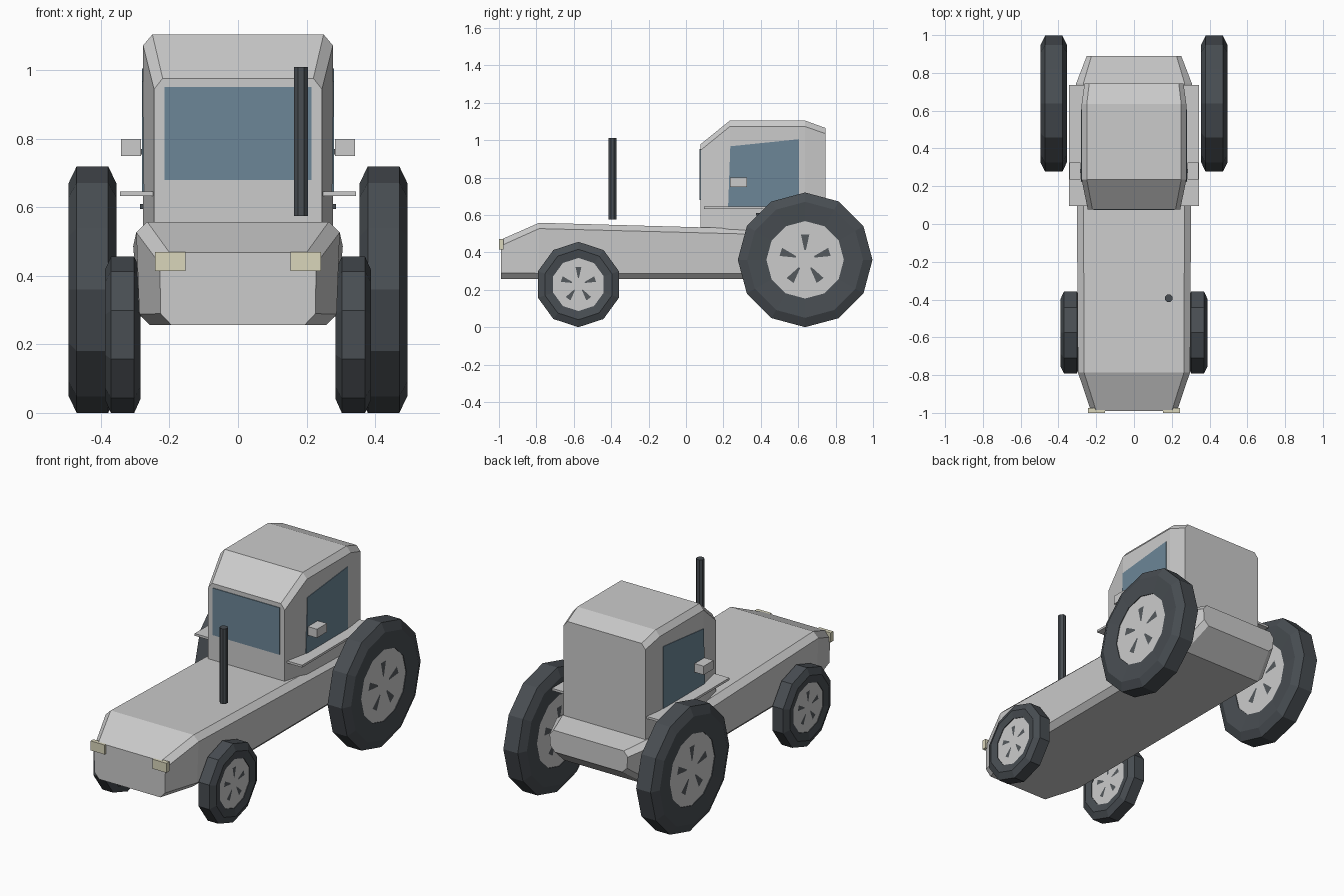
import bpy, bmesh
from math import sin, cos, pi

if "Cube" in bpy.data.objects:
    bpy.data.objects.remove(bpy.data.objects["Cube"])


def material(name, rgb):
    m = bpy.data.materials.new(name)
    m.diffuse_color = (*rgb, 1)
    m.use_nodes = True
    m.node_tree.nodes["Principled BSDF"].inputs["Base Color"].default_value = m.diffuse_color
    return m


RUBBER = material("rubber", (0.065, 0.075, 0.085))
SLOT = material("slot", (0.09, 0.10, 0.11))
GLASS = material("glass", (0.15, 0.24, 0.31))
LAMP = material("lamp", (0.70, 0.67, 0.50))


def make(name, verts, faces, mat=None):
    mesh = bpy.data.meshes.new(name)
    mesh.from_pydata(verts, [], faces)
    bm = bmesh.new()
    bm.from_mesh(mesh)
    bmesh.ops.recalc_face_normals(bm, faces=bm.faces)
    bm.to_mesh(mesh)
    bm.free()
    ob = bpy.data.objects.new(name, mesh)
    bpy.context.collection.objects.link(ob)
    if mat:
        mesh.materials.append(mat)
    return ob


def loft(name, rings, mat=None, closed=False):
    """Skin equal-length rings; cap the ends, or join last to first."""
    n, k = len(rings[0]), len(rings)
    faces = []
    for i in range(k if closed else k - 1):
        a, b = i * n, (i + 1) % k * n
        faces += [(a + j, a + (j + 1) % n, b + (j + 1) % n, b + j) for j in range(n)]
    if not closed:
        faces += [tuple(range(n)), tuple(range((k - 1) * n, k * n))]
    return make(name, [p for r in rings for p in r], faces, mat)


def box(name, x, y, z, mat=None):
    return loft(name, [[(x[0], b, c), (x[1], b, c), (x[1], d, c), (x[0], d, c)]
                       for c in z for b, d in [y]], mat)


def section(y, half):
    """Mirror a half outline of (x, z) points, top to bottom, at depth y."""
    return [(x, y, z) for x, z in half] + [(-x, y, z) for x, z in reversed(half)]


def circle(x, y, z, r, n):
    return [(x, y + r * sin(2 * pi * i / n), z + r * cos(2 * pi * i / n)) for i in range(n)]


# Chamfered hood and chassis, nose to tail
loft("body", [
    section(-0.99, [(0.20, 0.468), (0.228, 0.435), (0.226, 0.29), (0.195, 0.257)]),
    section(-0.785, [(0.265, 0.558), (0.297, 0.527), (0.288, 0.288), (0.258, 0.257)]),
    section(0.745, [(0.268, 0.515), (0.306, 0.487), (0.290, 0.288), (0.258, 0.257)]),
    section(0.89, [(0.225, 0.495), (0.25, 0.465), (0.245, 0.40), (0.215, 0.37)]),
])

# Cab with sloping roof front
loft("cab", [
    section(0.077, [(0.22, 0.977), (0.245, 0.945), (0.245, 0.48)]),
    section(0.235, [(0.25, 1.105), (0.277, 1.073), (0.277, 0.48)]),
    section(0.635, [(0.25, 1.105), (0.277, 1.073), (0.277, 0.48)]),
    section(0.745, [(0.237, 1.065), (0.262, 1.035), (0.262, 0.48)]),
])

# Windscreen
box("windscreen", (-0.214, 0.214), (0.073, 0.085), (0.68, 0.952), GLASS)

# Exhaust stack
loft("exhaust", [[(0.184 + 0.022 * cos(pi / 8 + i * pi / 4),
                   -0.393 + 0.022 * sin(pi / 8 + i * pi / 4), z) for i in range(8)]
                 for z in (0.575, 1.01)], RUBBER)


def wheel(name, s, x, y, z, r, n, half, tread, shoulder, hub):
    # Tyre ring
    prof = [(-tread, r), (tread, r), (half, shoulder), (half - 0.008, hub),
            (-half + 0.008, hub), (-half, shoulder)]
    loft(name + "_tyre", [circle(s * x + o, y, z, q, n) for o, q in prof], RUBBER, True)
    # Hub disc
    w = half - 0.012
    loft(name + "_hub", [circle(s * x + o, y, z, hub, n) for o in (-w, w)])
    # Five wedge slots on each face
    verts, faces = [], []
    for o in (-w - 0.002, w + 0.002):
        for i in range(5):
            a = 2 * pi * i / 5
            k = len(verts)
            for u, v in [(-0.02, 0.25), (0.02, 0.25), (0.11, 0.66), (-0.11, 0.66)]:
                u, v = u * hub, v * hub
                verts.append((s * x + o, y + u * cos(a) + v * sin(a),
                              z - u * sin(a) + v * cos(a)))
            faces.append((k, k + 1, k + 2, k + 3))
    make(name + "_slots", verts, faces, SLOT)


for s, side in ((-1, "left"), (1, "right")):
    wheel(side + "_rear_wheel", s, 0.425, 0.637, 0.36, 0.36, 12, 0.07, 0.046, 0.31, 0.207)
    wheel(side + "_front_wheel", s, 0.337, -0.575, 0.228, 0.228, 10, 0.052, 0.034, 0.188, 0.142)
    # Side window
    window = [(0.225, 0.64), (0.605, 0.64), (0.605, 1.005), (0.237, 0.967)]
    loft(side + "_window", [[(s * x, y, z) for y, z in window] for x in (0.268, 0.280)], GLASS)
    # Fender board, mirror, door fittings, headlight
    box(side + "_fender", (s * 0.24, s * 0.344), (0.095, 0.735), (0.633, 0.646))
    box(side + "_mirror", (s * 0.283, s * 0.341), (0.235, 0.325), (0.75, 0.80))
    box(side + "_mirror_mount", (s * 0.27, s * 0.288), (0.27, 0.29), (0.754, 0.77), RUBBER)
    box(side + "_door_handle", (s * 0.27, s * 0.286), (0.375, 0.415), (0.596, 0.61), RUBBER)
    box(side + "_headlight", (s * 0.153, s * 0.243), (-1.0, -0.975), (0.415, 0.47), LAMP)
